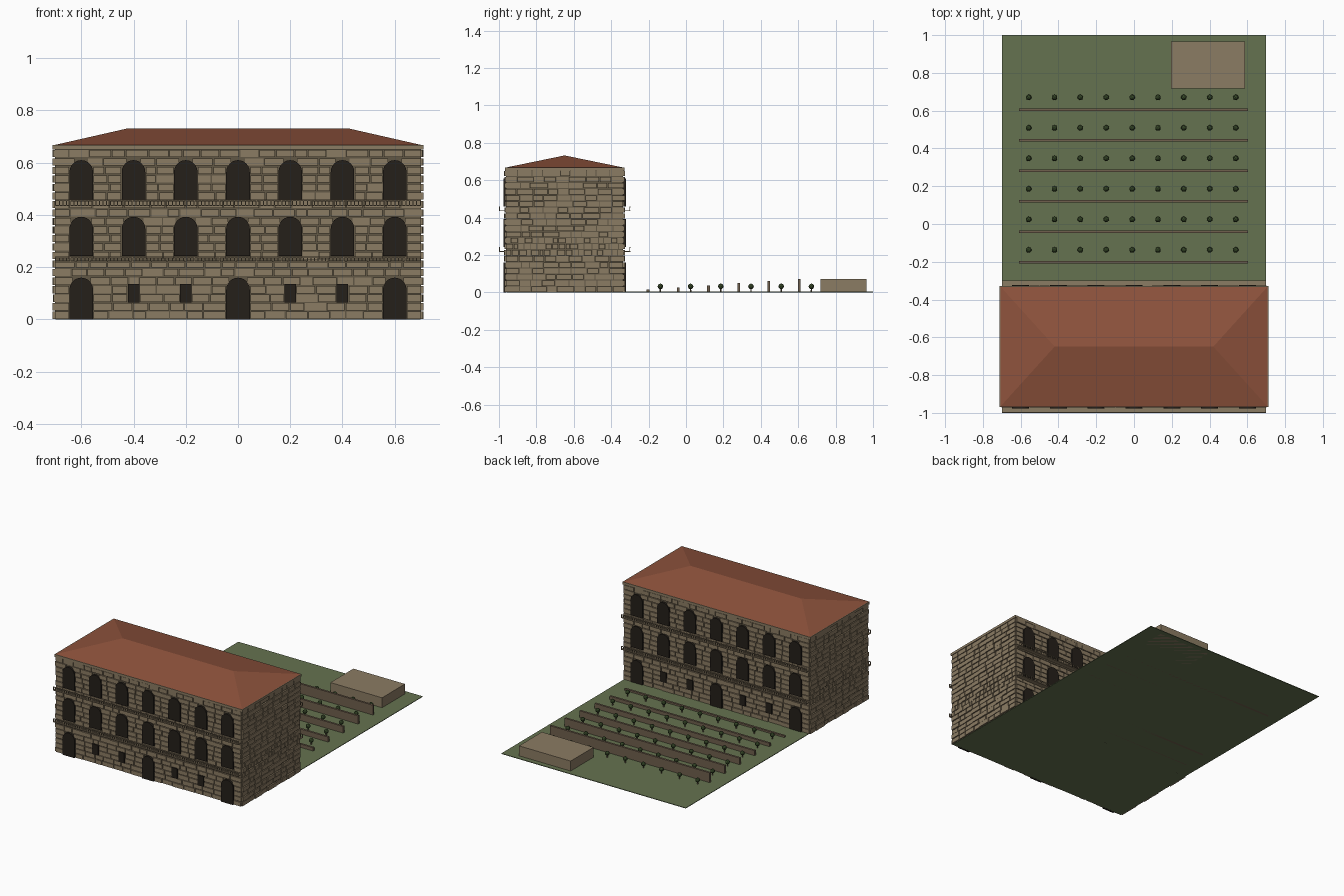
import bpy, bmesh, math, random
from mathutils import Matrix, Vector

if "Cube" in bpy.data.objects:
    bpy.data.objects.remove(bpy.data.objects["Cube"])

random.seed(7)


def material(name, rgb):
    m = bpy.data.materials.new(name)
    m.diffuse_color = (*rgb, 1)
    m.use_nodes = True
    m.node_tree.nodes["Principled BSDF"].inputs["Base Color"].default_value = m.diffuse_color
    return m


STONE = material("stone", (0.26, 0.20, 0.125))
MORTAR = material("mortar", (0.12, 0.095, 0.06))
DARK = material("dark_opening", (0.018, 0.014, 0.010))
TILE = material("roof_tile", (0.27, 0.085, 0.045))
GRASS = material("grass", (0.13, 0.17, 0.08))
TERRACE = material("terrace_stone", (0.16, 0.115, 0.075))
LEAF = material("leaf", (0.035, 0.06, 0.02))


def finish(bm, name, mat):
    bmesh.ops.recalc_face_normals(bm, faces=bm.faces)
    me = bpy.data.meshes.new(name)
    bm.to_mesh(me)
    bm.free()
    me.materials.append(mat)
    ob = bpy.data.objects.new(name, me)
    bpy.context.collection.objects.link(ob)
    return ob


def add_box(bm, x0, x1, y0, y1, z0, z1):
    mat = Matrix.Translation(((x0 + x1) / 2, (y0 + y1) / 2, (z0 + z1) / 2))
    mat = mat @ Matrix.Diagonal((abs(x1 - x0), abs(y1 - y0), abs(z1 - z0), 1))
    bmesh.ops.create_cube(bm, size=1, matrix=mat)


def box(name, mat, *dims):
    bm = bmesh.new()
    add_box(bm, *dims)
    return finish(bm, name, mat)


# Main dimensions
X, YF, YB, TOP = 0.70, -0.962, -0.336, 0.652
YC = (YF + YB) / 2
ROWS = 20
RH = TOP / ROWS
BAYS = [i * 0.2 for i in range(-3, 4)]

# Openings: centre x, half width, sill, top, arched
openings = [(x, 0.045, z, z + 0.15, True) for z in (0.243, 0.46) for x in BAYS]
openings += [(x, 0.045, 0.0, 0.16, True) for x in (-0.6, 0, 0.6)]
openings += [(x, 0.022, 0.065, 0.135, False) for x in (-0.4, -0.2, 0.2, 0.4)]

# Garden ground and building body
box("garden_ground", GRASS, -X + 0.002, X - 0.002, YF + 0.001, 1, 0, 0.004)
box("building_core", MORTAR, -X, X, YF, YB, 0.002, TOP)


def half_width(o, z):
    """Half width of an opening at height z, or None outside it."""
    x, w, z0, z1, arched = o
    if not z0 < z < z1:
        return None
    d = z - (z1 - w)
    return math.sqrt(w * w - d * d) if arched and d > 0 else w


def course(a, b, size):
    """Split the interval a..b into blocks of irregular length."""
    n = max(1, round((b - a) / size))
    cuts = [a + (b - a) * (i + (random.uniform(-0.25, 0.25) if 0 < i < n else 0)) / n
            for i in range(n + 1)]
    return list(zip(cuts, cuts[1:]))


# Stone blocks on the front and back, laid around the openings
GAP = 0.0025
for name, y, s in (("front_stonework", YF, -1), ("back_stonework", YB, 1)):
    bm = bmesh.new()
    for r in range(ROWS):
        z0, z1 = r * RH, (r + 1) * RH
        holes = []
        for o in openings:
            w = half_width(o, (z0 + z1) / 2)
            if w:
                holes.append((o[0] - w, o[0] + w))
        edge = -X - 0.003
        for h0, h1 in sorted(holes) + [(X + 0.003, 9)]:
            for a, b in course(edge, h0, 0.07):
                add_box(bm, a + GAP, b - GAP, y - s * 0.002,
                        y + s * random.uniform(0.005, 0.010), z0 + GAP, z1 - GAP)
            edge = h1
    finish(bm, name, STONE)

# Stone blocks on both end walls, with short blocks in the band courses
for name, s in (("right_stonework", 1), ("left_stonework", -1)):
    bm = bmesh.new()
    for r in range(ROWS):
        size = 0.035 if r in (6, 7, 8) else 0.07
        for a, b in course(YF - 0.003, YB + 0.003, size):
            add_box(bm, s * (X - 0.002), s * (X + random.uniform(0.005, 0.011)),
                    a + GAP, b - GAP, r * RH + GAP, (r + 1) * RH - GAP)
    finish(bm, name, STONE)

# Dark doors and windows, slightly proud of the stone
for name, y, s in (("front_openings", YF, -1), ("back_openings", YB, 1)):
    bm = bmesh.new()
    for x, w, z0, z1, arched in openings:
        if arched:
            pts = [(-w, z0), (w, z0)]
            pts += [(w * math.cos(t), z1 - w + w * math.sin(t))
                    for t in [math.pi * i / 12 for i in range(13)]]
        else:
            pts = [(-w, z0), (w, z0), (w, z1), (-w, z1)]
        f = bm.faces.new([bm.verts.new((x + px, y, pz)) for px, pz in pts])
        ext = bmesh.ops.extrude_face_region(bm, geom=[f])["geom"]
        bmesh.ops.translate(bm, vec=(0, s * 0.014, 0),
                            verts=[v for v in ext if isinstance(v, bmesh.types.BMVert)])
    finish(bm, name, DARK)

# Long balconies with balusters on both facades
for side, y, s in (("front", YF, -1), ("back", YB, 1)):
    for level, z in (("lower", 0.217), ("upper", 0.434)):
        out = y + s * 0.038
        bm = bmesh.new()
        add_box(bm, -X, X, y, out, z, z + 0.005)
        add_box(bm, -X, X, out - s * 0.005, out, z + 0.021, z + 0.025)
        for i in range(101):
            x = -X + 0.002 + i * (2 * X - 0.004) / 100
            add_box(bm, x - 0.002, x + 0.002, out - s * 0.0045, out - s * 0.0005,
                    z + 0.004, z + 0.022)
        finish(bm, f"{side}_{level}_balcony", STONE)

# Cornice and hipped roof
box("cornice", STONE, -X - 0.011, X + 0.011, YF - 0.007, YB + 0.007, TOP - 0.002, 0.667)
bm = bmesh.new()
ex, ey = X + 0.006, (YB - YF) / 2 + 0.003
eaves = [bm.verts.new((a * ex, YC + b * ey, 0.667))
         for a, b in ((-1, -1), (1, -1), (1, 1), (-1, 1))]
r0, r1 = (bm.verts.new((x, YC, 0.732)) for x in (-0.42, 0.42))
e0, e1, e2, e3 = eaves
for f in ((e0, e1, r1, r0), (e1, e2, r1), (e2, e3, r0, r1), (e3, e0, r0), (e3, e2, e1, e0)):
    bm.faces.new(f)
finish(bm, "hipped_roof", TILE)

# Terrace walls rising towards the back, with a row of small trees behind each
trunks, crowns = bmesh.new(), bmesh.new()
for i in range(6):
    y = -0.203 + i * 0.1615
    box(f"terrace_wall_{i + 1}", TERRACE, -0.608, 0.603, y - 0.007, y + 0.007,
        0, 0.016 + i * 0.011)
    for j in range(9):
        p = Vector((-0.558 + j * 0.137, y + 0.066, 0))
        bmesh.ops.create_cone(trunks, cap_ends=True, segments=6, radius1=0.004, radius2=0.003,
                              depth=0.024, matrix=Matrix.Translation(p + Vector((0, 0, 0.014))))
        bmesh.ops.create_icosphere(crowns, subdivisions=2, radius=0.015,
                                   matrix=Matrix.Translation(p + Vector((0, 0, 0.032))))
finish(trunks, "tree_trunks", TERRACE)
finish(crowns, "tree_crowns", LEAF)

# Low outbuilding in the far corner
box("outbuilding", STONE, 0.197, 0.588, 0.718, 0.966, 0, 0.072)
